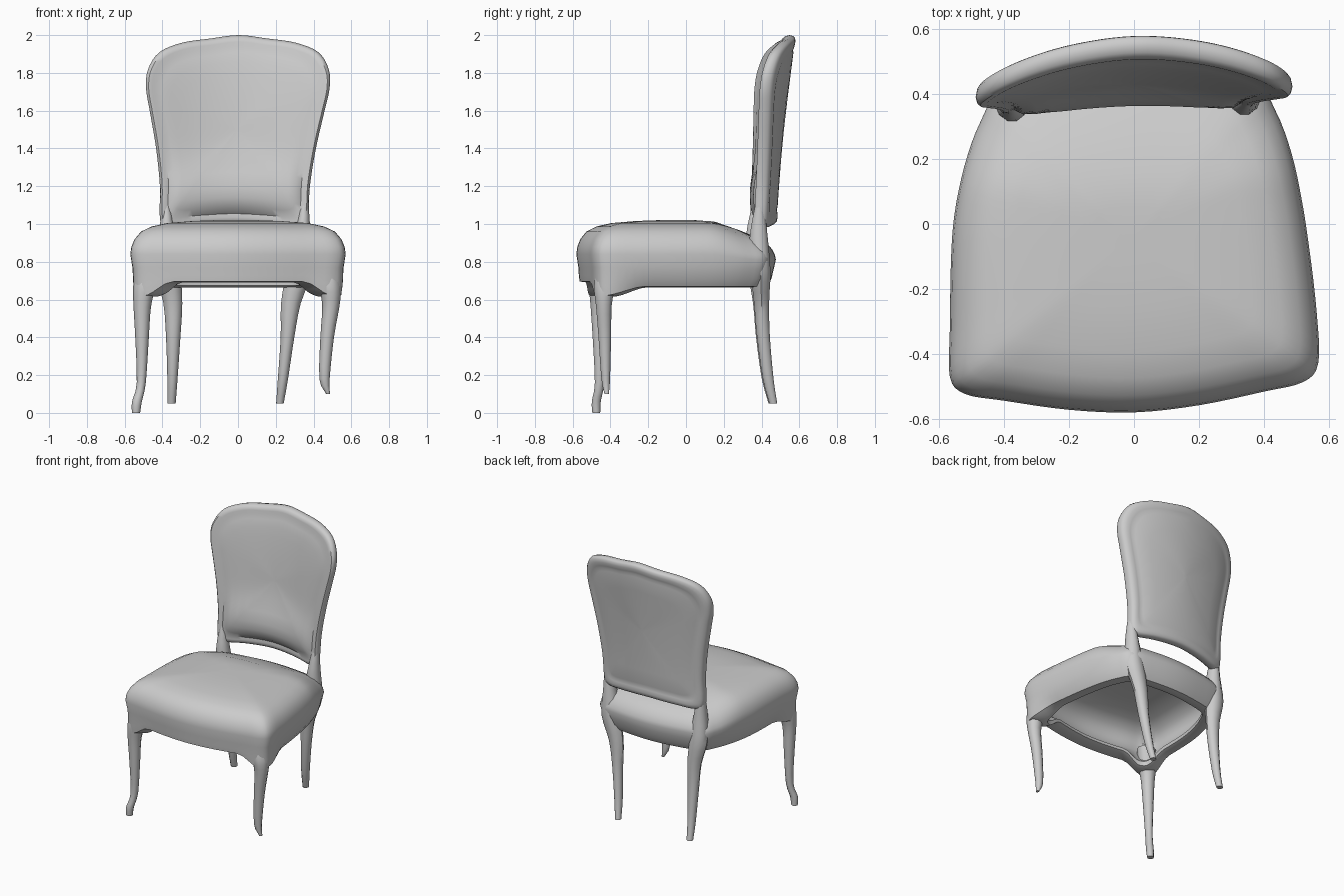
import bpy, bmesh, math
from mathutils import Vector

if "Cube" in bpy.data.objects:
    bpy.data.objects.remove(bpy.data.objects["Cube"])


def loft(name, rings, angle=40):
    """Skin a list of closed rings, capping both ends."""
    bm = bmesh.new()
    loops = [[bm.verts.new(p) for p in ring] for ring in rings]
    n = len(loops[0])
    for a, b in zip(loops, loops[1:]):
        for i in range(n):
            j = (i + 1) % n
            bm.faces.new((a[i], a[j], b[j], b[i]))
    bm.faces.new(loops[0][::-1])
    bm.faces.new(loops[-1])
    bmesh.ops.recalc_face_normals(bm, faces=bm.faces)
    mesh = bpy.data.meshes.new(name)
    bm.to_mesh(mesh)
    bm.free()
    ob = bpy.data.objects.new(name, mesh)
    bpy.context.collection.objects.link(ob)
    bpy.ops.object.select_all(action='DESELECT')
    ob.select_set(True)
    bpy.context.view_layer.objects.active = ob
    bpy.ops.object.shade_smooth_by_angle(angle=math.radians(angle))
    return ob


def catmull(a, b, c, d, t):
    return 0.5 * (2 * b + (c - a) * t + (2 * a - 5 * b + 4 * c - d) * t * t
                  + (3 * b - a - 3 * c + d) * t ** 3)


def mirrored_outline(half, steps=4):
    """Smooth closed outline from its right half."""
    pts = [Vector(p) for p in half]
    pts += [Vector((-p.x, p.y)) for p in pts[-2:0:-1]]
    n = len(pts)
    return [catmull(pts[i - 1], pts[i], pts[(i + 1) % n], pts[(i + 2) % n], k / steps)
            for i in range(n) for k in range(steps)]


def smooth(a, b, v):
    t = max(0, min(1, (v - a) / (b - a)))
    return t * t * (3 - 2 * t)


# Seat: domed cushion and apron, a thin shell open underneath
seat_outline = mirrored_outline([
    (0, -.58), (.2, -.565), (.4, -.53), (.52, -.505), (.567, -.45), (.565, -.3),
    (.552, -.1), (.535, .05), (.503, .2), (.455, .33), (.39, .42), (.2, .46), (0, .475)])
seat_profile = [  # scale, height
    (.03, 1.0), (.5, .99), (.78, .96), (.9, .92), (.96, .86), (.94, .79), (.85, .725),
    (.78, .7), (.78, .675), (.83, .665), (.91, .67),
    (.955, .71), (.98, .77), (1, .84), (.99, .88), (.96, .92), (.9, .96), (.8, .987),
    (.65, 1.005), (.4, 1.016), (.2, 1.02), (.03, 1.02)]


def seat_point(p, s, z):
    # front apron and corners drop straight and run down into the legs
    front = smooth(-.25, -.48, p.y)
    corner = front * smooth(.36, .52, abs(p.x))
    low = smooth(.78, .67, z)
    if s > .87 and z < .82 and s < .99 and not (s in (.96, .94)):
        s += (.98 - s) * .8 * front
    x, y = p.x * s, (p.y + .05) * s - .05
    z -= .055 * smooth(.1, .38, y) * smooth(.72, .95, z)
    z += low * (.025 * front - .075 * corner)
    return (x - .018 * smooth(-.4, .1, y), y + .035 * x, z)


loft("seat", [[seat_point(p, s, z) for p in seat_outline] for s, z in seat_profile])

# Backrest: curved upholstered panel with rounded frame
back_outline = mirrored_outline([
    (0, 1.0), (.2, .99), (.34, .98), (.39, 1.02), (.397, 1.2), (.423, 1.4), (.463, 1.6),
    (.486, 1.72), (.478, 1.82), (.42, 1.91), (.3, 1.96), (.15, 1.982), (0, 2.0)])
back_profile = [  # scale, depth offset from the mid surface, front to back
    (.03, -.054), (.25, -.054), (.45, -.052), (.6, -.05), (.72, -.047), (.82, -.042),
    (.89, -.034), (.93, -.036), (.97, -.032), (.99, -.02), (1, 0), (.99, .022), (.97, .032),
    (.93, .036), (.88, .034), (.85, .03), (.81, .034), (.6, .035), (.3, .035), (.03, .035)]


def back_point(p, s, off):
    x, z = p.x * s, (p.y - 1.5) * s + 1.5
    if off < 0 and s < .88:
        off -= .045 * math.exp(-((z - 1.18) / .14) ** 2) * (1 - (x / .42) ** 2)
    y = .448 + .1 * max(0, z - 1) ** 1.5 - .45 * x * x + off
    return (x + min(.005, .03 * (z - 1.75)), y + .03 * x, z)


loft("backrest", [[back_point(p, s, o) for p in back_outline] for s, o in back_profile])


# Legs: tapered tubes along bent paths of (x, y, z, half width, half depth)
def leg(name, path, sides=10, steps=3):
    keys = [Vector(k) for k in path]
    keys = [2 * keys[0] - keys[1]] + keys + [2 * keys[-1] - keys[-2]]
    line = [catmull(*keys[i:i + 4], k / steps)
            for i in range(len(keys) - 3) for k in range(steps)] + [keys[-2]]
    loft(name, [[(x + rx * math.cos(a), y + ry * math.sin(a), z)
                 for a in (math.tau * i / sides for i in range(sides))]
                for x, y, z, rx, ry in line])


leg("front_leg_left", [
    (-.54, -.475, 0, .022, .022), (-.535, -.475, .06, .026, .025), (-.512, -.458, .16, .024, .026),
    (-.508, -.46, .4, .036, .036), (-.507, -.463, .56, .046, .044),
    (-.495, -.455, .67, .06, .06), (-.475, -.44, .78, .065, .06)])
leg("front_leg_right", [
    (.477, -.42, .1, .01, .012), (.458, -.425, .18, .027, .024), (.472, -.43, .4, .036, .035),
    (.492, -.435, .57, .046, .044), (.485, -.43, .67, .06, .06), (.465, -.41, .78, .065, .06)])

# Back legs run up past the seat as posts into the backrest
leg("back_leg_left", [
    (-.352, .458, .05, .022, .022), (-.347, .43, .18, .027, .03), (-.343, .405, .4, .038, .036),
    (-.345, .395, .58, .05, .042), (-.37, .38, .75, .065, .055),
    (-.375, .365, .93, .045, .05), (-.38, .373, 1.1, .022, .025)])
leg("back_leg_right", [
    (.222, .462, .05, .02, .022), (.238, .435, .18, .027, .03), (.262, .41, .4, .036, .036),
    (.28, .4, .58, .052, .042), (.325, .395, .75, .068, .055),
    (.34, .385, .93, .045, .05), (.352, .39, 1.1, .022, .025)])
